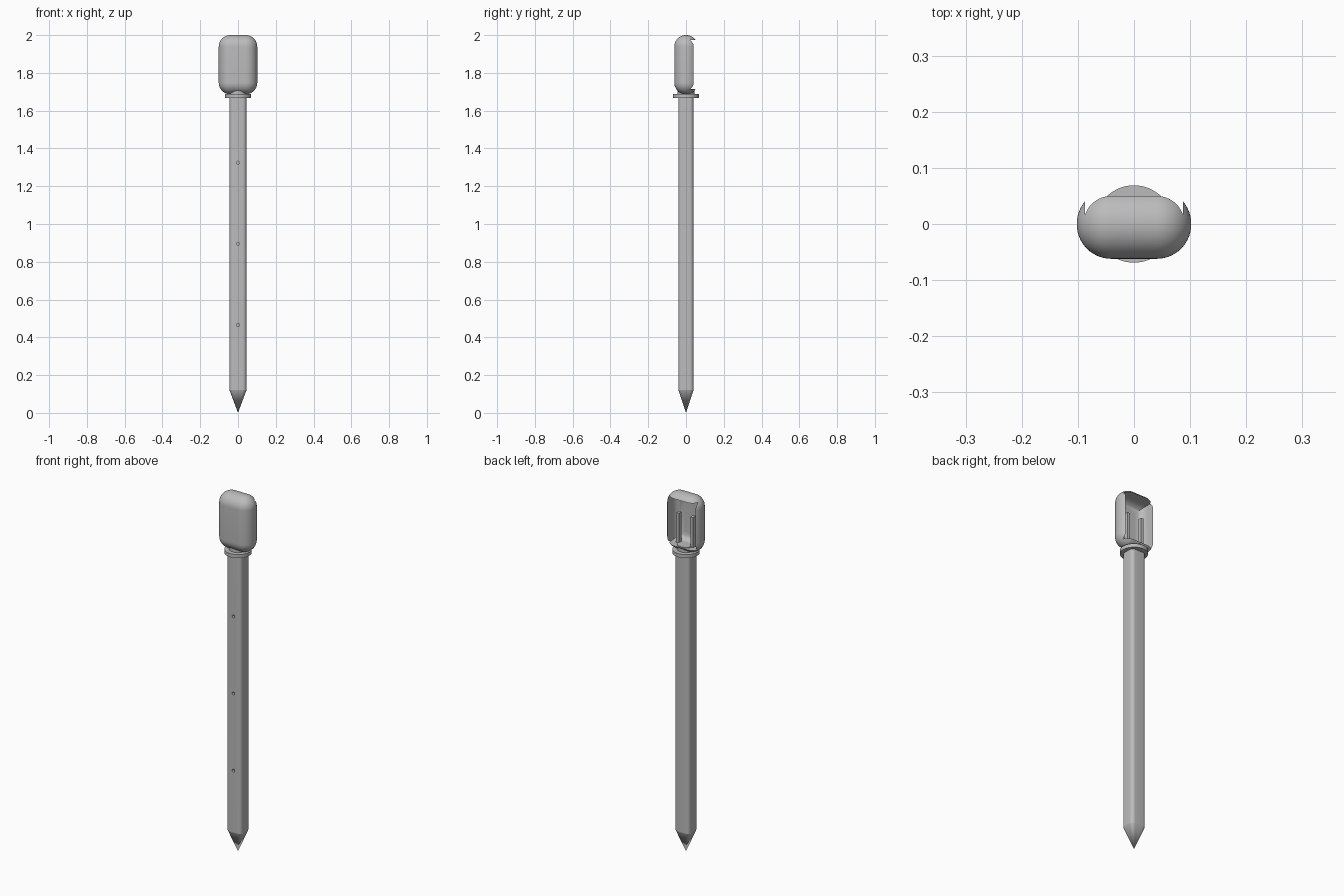
import bpy, bmesh, math
from mathutils import Matrix, Vector

if "Cube" in bpy.data.objects:
    bpy.data.objects.remove(bpy.data.objects["Cube"])

grey = bpy.data.materials.new("plain_grey")
grey.use_nodes = True
GREY = (0.5, 0.5, 0.5, 1)
grey.diffuse_color = GREY
grey.node_tree.nodes["Principled BSDF"].inputs["Base Color"].default_value = GREY


def finish(name, bm, angle=35):
    """Turn a bmesh into a shaded object."""
    bmesh.ops.recalc_face_normals(bm, faces=bm.faces[:])
    mesh = bpy.data.meshes.new(name)
    bm.to_mesh(mesh)
    bm.free()
    mesh.materials.append(grey)
    obj = bpy.data.objects.new(name, mesh)
    bpy.context.collection.objects.link(obj)
    bpy.ops.object.select_all(action="DESELECT")
    obj.select_set(True)
    bpy.context.view_layer.objects.active = obj
    bpy.ops.object.shade_smooth_by_angle(angle=math.radians(angle))
    return obj


def box(lo, hi):
    bm = bmesh.new()
    lo, hi = Vector(lo), Vector(hi)
    size = Matrix.Diagonal((*(hi - lo), 1))
    bmesh.ops.create_cube(bm, size=1, matrix=Matrix.Translation((lo + hi) / 2) @ size)
    return bm


def cylinder(name, radius, z0, z1):
    bm = bmesh.new()
    bmesh.ops.create_cone(bm, cap_ends=True, segments=64, radius1=radius, radius2=radius,
                          depth=z1 - z0, matrix=Matrix.Translation((0, 0, (z0 + z1) / 2)))
    return finish(name, bm)


def cut(target, cutter):
    mod = target.modifiers.new("cut", "BOOLEAN")
    mod.operation = "DIFFERENCE"
    mod.solver = "EXACT"
    mod.object = cutter
    bpy.ops.object.select_all(action="DESELECT")
    bpy.context.view_layer.objects.active = target
    target.select_set(True)
    bpy.ops.object.modifier_apply(modifier=mod.name)
    bpy.data.objects.remove(cutter)
    bpy.ops.object.shade_smooth_by_angle(angle=math.radians(35))


# Head: pill-shaped shell, opened at the back
bm = box((-0.102, -0.062, 1.687), (0.102, 0.062, 2.0))
bmesh.ops.bevel(bm, geom=bm.edges[:], offset=0.0615, segments=14, profile=0.5, affect="EDGES")
head = finish("head_shell", bm)

bm = box((-0.087, -0.047, 1.712), (0.087, 0.15, 1.975))
front = [e for e in bm.edges if all(v.co.y < 0 for v in e.verts)]
bmesh.ops.bevel(bm, geom=front, offset=0.045, segments=10, profile=0.5, affect="EDGES")
cut(head, finish("cavity_cutter", bm))

# Contact pins inside the head
for side, x in (("left", 0.044), ("right", -0.044)):
    finish(side + "_pin", box((x - 0.008, -0.012, 1.70), (x + 0.008, 0.012, 1.88)))

# Neck and collar under the head
cylinder("neck", 0.045, 1.68, 1.716)
cylinder("collar", 0.069, 1.667, 1.687)

# Stake: rounded rectangle section tapering to a point
HALF_X, HALF_Y, ROUND, SHOULDER, TOP = 0.045, 0.04, 0.02, 0.12, 1.67
section = []
for quarter, (sx, sy) in enumerate(((1, 1), (-1, 1), (-1, -1), (1, -1))):
    for step in range(9):
        a = math.radians(90 * quarter + 90 * step / 8)
        section.append((sx * (HALF_X - ROUND) + ROUND * math.cos(a),
                        sy * (HALF_Y - ROUND) + ROUND * math.sin(a)))
bm = bmesh.new()
low = [bm.verts.new((x, y, SHOULDER)) for x, y in section]
high = [bm.verts.new((x, y, TOP)) for x, y in section]
tip = bm.verts.new((0, 0, 0))
bm.faces.new(high)
for i in range(len(section)):
    j = (i + 1) % len(section)
    bm.faces.new((low[i], low[j], high[j], high[i]))
    bm.faces.new((low[j], low[i], tip))
stake = finish("stake", bm, 15)

# Small round holes down the front of the stake
for z in (0.465, 0.895, 1.325):
    bm = bmesh.new()
    place = Matrix.Translation((0, -HALF_Y, z)) @ Matrix.Rotation(math.pi / 2, 4, "X")
    bmesh.ops.create_cone(bm, cap_ends=True, segments=20, radius1=0.008, radius2=0.008,
                          depth=0.03, matrix=place)
    cut(stake, finish("hole_cutter", bm))
